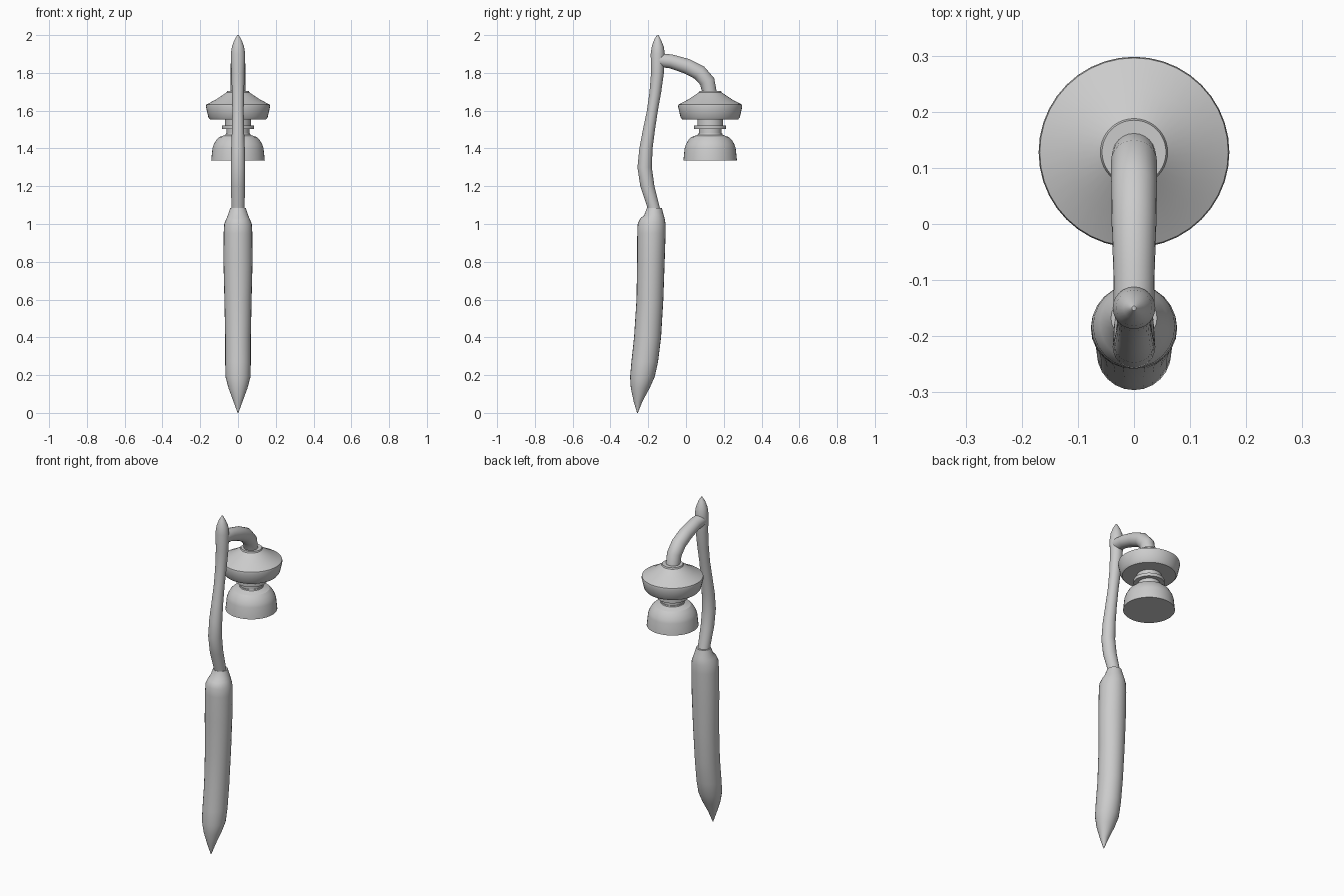
import bpy, bmesh, math

if "Cube" in bpy.data.objects:
    bpy.data.objects.remove(bpy.data.objects["Cube"], do_unlink=True)

metal = bpy.data.materials.new("plain grey")
metal.use_nodes = True
grey = (0.6, 0.6, 0.6, 1)
metal.diffuse_color = grey
metal.node_tree.nodes["Principled BSDF"].inputs["Base Color"].default_value = grey


def finish(name, bm, angle):
    bmesh.ops.recalc_face_normals(bm, faces=bm.faces)
    mesh = bpy.data.meshes.new(name)
    bm.to_mesh(mesh)
    bm.free()
    mesh.materials.append(metal)
    obj = bpy.data.objects.new(name, mesh)
    bpy.context.collection.objects.link(obj)
    bpy.ops.object.select_all(action='DESELECT')
    obj.select_set(True)
    bpy.context.view_layer.objects.active = obj
    bpy.ops.object.shade_smooth_by_angle(angle=math.radians(angle))
    return obj


def loft(name, rings, sides=24, angle=30):
    """Skin rings of (y, z, half width, half depth, tilt about x)."""
    bm = bmesh.new()
    loops = []
    for y, z, rx, ry, tilt in rings:
        loop = []
        for i in range(sides):
            a = math.tau * i / sides
            d = ry * math.sin(a)
            loop.append(bm.verts.new((rx * math.cos(a), y + d * math.cos(tilt),
                                      z + d * math.sin(tilt))))
        loops.append(loop)
    for low, high in zip(loops, loops[1:]):
        for i in range(sides):
            j = (i + 1) % sides
            bm.faces.new((low[i], low[j], high[j], high[i]))
    bm.faces.new(loops[0])
    bm.faces.new(loops[-1])
    return finish(name, bm, angle)


# Thick lower handle: z, back edge y, front edge y, half width
lower = [(0, -.259, -.255, .002), (.06, -.277, -.231, .024), (.13, -.292, -.193, .05),
         (.19, -.296, -.166, .066), (.27, -.289, -.148, .068), (.4, -.275, -.132, .068),
         (.6, -.262, -.12, .072), (.8, -.259, -.113, .077), (.95, -.258, -.108, .076),
         (1.0, -.256, -.108, .073), (1.03, -.242, -.113, .061), (1.045, -.222, -.118, .054),
         (1.085, -.207, -.128, .041)]
loft("lower_handle", [((a + b) / 2, z, w, (b - a) / 2, 0) for z, a, b, w in lower], angle=40)

# Slender, wavy upper post ending in a point
upper = [(1.05, -.2, -.13, .034), (1.1, -.208, -.142, .035), (1.2, -.242, -.167, .037),
         (1.3, -.257, -.181, .038), (1.4, -.247, -.177, .036), (1.5, -.228, -.164, .032),
         (1.6, -.207, -.149, .03), (1.7, -.193, -.131, .032), (1.8, -.185, -.117, .035),
         (1.9, -.187, -.112, .038), (1.94, -.181, -.118, .032), (1.975, -.169, -.132, .019),
         (2.0, -.154, -.146, .004)]
loft("upper_post", [((a + b) / 2, z, w, (b - a) / 2, 0) for z, a, b, w in upper], angle=40)

# Bent arm: y, z, radius, heading below horizontal in degrees
arm = [(-.15, 1.868, .036, 5), (-.08, 1.861, .037, 10), (.005, 1.835, .04, 22),
       (.07, 1.802, .041, 38), (.112, 1.755, .041, 65), (.126, 1.69, .038, 88)]
loft("lamp_arm", [(y, z, r, r, math.radians(90 - h)) for y, z, r, h in arm], angle=40)


def turned(name, profile):
    """Lathe a (radius, z) profile about the lamp axis."""
    return loft(name, [(.128, z, r, r, 0) for r, z in profile], sides=40, angle=25)


# Lamp: wide shade, neck with thin disc, and bell
turned("lamp_shade", [(.057, 1.705), (.06, 1.697), (.115, 1.66), (.168, 1.632),
                      (.17, 1.622), (.157, 1.565), (.147, 1.552), (.065, 1.552)])
turned("lamp_neck", [(.068, 1.56), (.068, 1.522), (.06, 1.521), (.06, 1.465)])
turned("neck_disc", [(.085, 1.522), (.085, 1.503)])
turned("lamp_bell", [(.064, 1.478), (.066, 1.472), (.1, 1.46), (.115, 1.445),
                     (.129, 1.42), (.135, 1.402), (.142, 1.335)])
